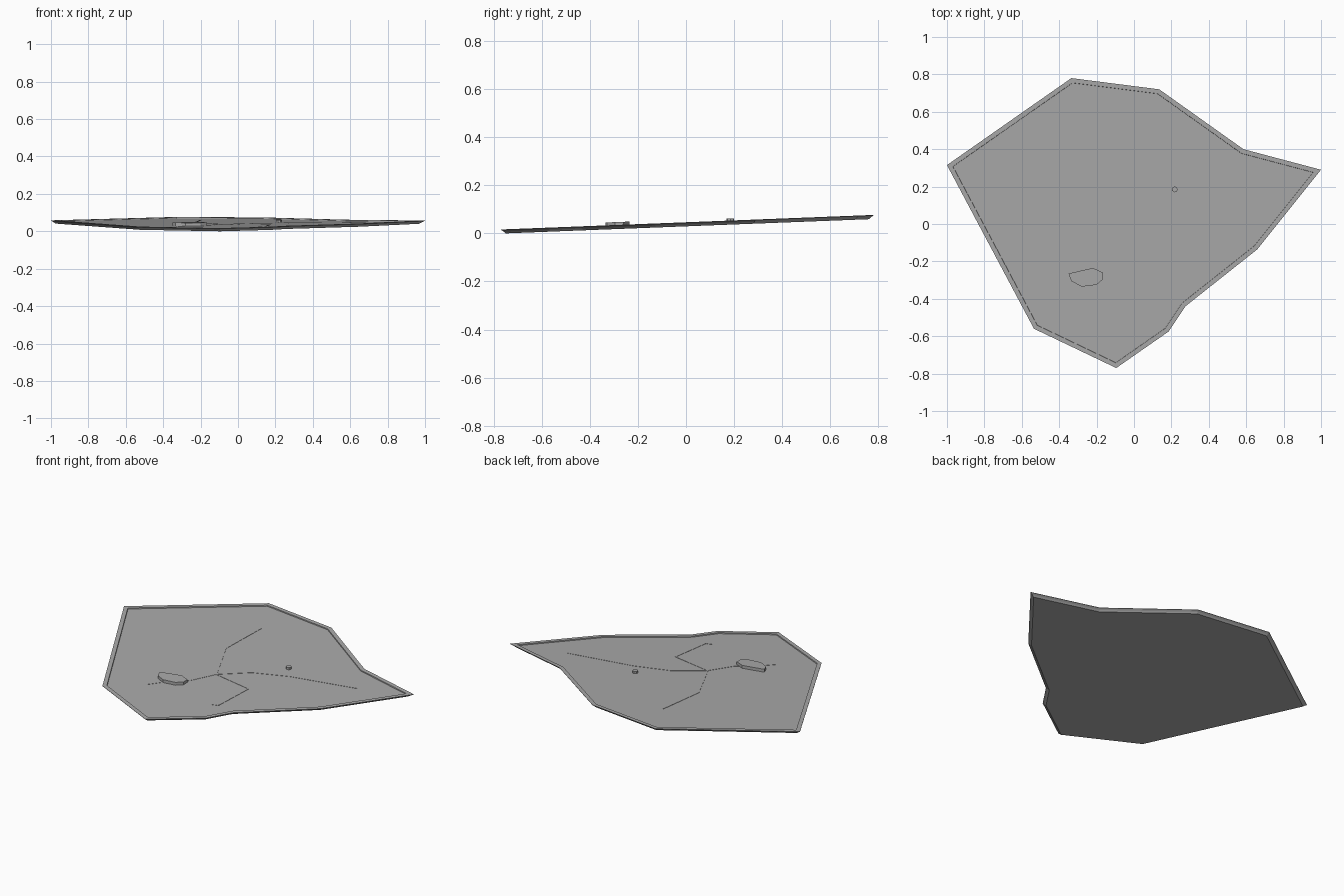
import bpy
import bmesh
from math import cos, sin, tau
from mathutils import Vector

cube = bpy.data.objects.get("Cube")
if cube:
    bpy.data.objects.remove(cube)

SLOPE, FRONT = 0.039, -0.75      # the slab rises gently towards the back
TOP, FLOOR = 0.017, 0.011        # rim height and recessed floor height

stone = bpy.data.materials.new("stone_grey")
stone.use_nodes = True
stone.diffuse_color = (0.4, 0.4, 0.4, 1)
stone.node_tree.nodes["Principled BSDF"].inputs["Base Color"].default_value = (0.4, 0.4, 0.4, 1)


def offset(points, d):
    """Move a counter-clockwise outline inwards by d with mitred corners."""
    result = []
    for i, p in enumerate(points):
        p = Vector(p)
        a = (p - Vector(points[i - 1])).normalized()
        b = (Vector(points[(i + 1) % len(points)]) - p).normalized()
        na, nb = Vector((-a.y, a.x)), Vector((-b.y, b.x))
        result.append(p + (na + nb) * d / (1 + na.dot(nb)))
    return result


def add_rings(bm, rings):
    """Loft a closed solid through (outline, height) rings on the slope."""
    loops = [[bm.verts.new((p[0], p[1], h + SLOPE * (p[1] - FRONT))) for p in pts]
             for pts, h in rings]
    for low, high in zip(loops, loops[1:]):
        for i in range(len(low)):
            j = (i + 1) % len(low)
            bm.faces.new((low[i], low[j], high[j], high[i]))
    bm.faces.new(loops[0][::-1])
    bm.faces.new(loops[-1])


def finish(bm, name):
    mesh = bpy.data.meshes.new(name)
    bmesh.ops.recalc_face_normals(bm, faces=bm.faces)
    bm.to_mesh(mesh)
    bm.free()
    mesh.materials.append(stone)
    obj = bpy.data.objects.new(name, mesh)
    bpy.context.collection.objects.link(obj)
    return obj


def solid(name, rings):
    bm = bmesh.new()
    add_rings(bm, rings)
    return finish(bm, name)


# Slab: undercut side, flat rim and recessed floor
outline = [(-1, 0.315), (-0.535, -0.56), (-0.095, -0.77), (0.185, -0.575), (0.275, -0.44),
           (0.66, -0.135), (1, 0.29), (0.585, 0.4), (0.135, 0.72), (-0.335, 0.78)]
solid("slab", [(offset(outline, 0.018), 0), (offset(outline, 0.01), 0.008),
               (outline, TOP - 0.002), (outline, TOP),
               (offset(outline, 0.024), TOP), (offset(outline, 0.025), FLOOR)])

# Flat stones lying on the floor
large = [(-0.35, -0.265), (-0.335, -0.305), (-0.28, -0.335), (-0.2, -0.325),
         (-0.165, -0.295), (-0.165, -0.26), (-0.22, -0.235)]
small = [(0.218 + 0.016 * cos(tau * i / 7), 0.185 + 0.016 * sin(tau * i / 7)) for i in range(7)]
solid("large_flat_stone", [(large, FLOOR - 0.002), (large, 0.029)])
solid("small_flat_stone", [(small, FLOOR - 0.002), (small, 0.025)])

# Hairline veins branching from the middle
veins = {
    "back_vein": [(-0.085, -0.09), (-0.225, 0.2), (-0.2, 0.51)],
    "side_vein": [(-0.085, -0.09), (0.07, 0.035), (0.28, 0.11), (0.68, 0.19)],
    "front_vein": [(-0.085, -0.09), (0.17, -0.14), (0.145, -0.4), (0.11, -0.41)],
    "corner_vein": [(-0.085, -0.09), (-0.165, -0.23), (-0.29, -0.34), (-0.345, -0.405)],
}
for name, path in veins.items():
    bm = bmesh.new()
    for start, end in zip(path, path[1:]):
        a, b = Vector(start), Vector(end)
        along = (b - a).normalized()
        side = Vector((-along.y, along.x)) * 0.004
        strip = [a - side, b - side, b + side, a + side]
        add_rings(bm, [(strip, FLOOR - 0.001), (strip, FLOOR + 0.0015)])
    finish(bm, name)
